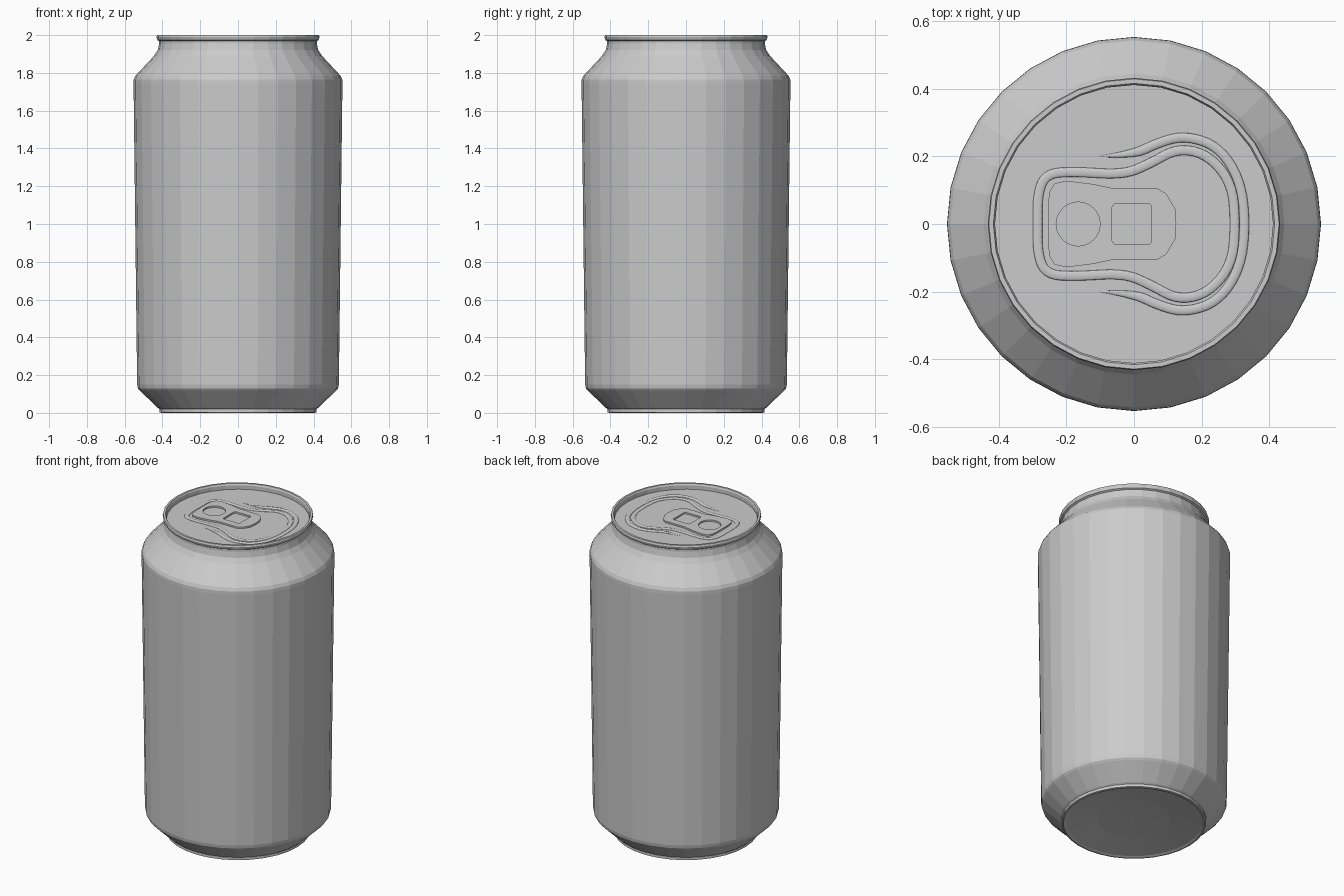
import bpy, bmesh, math

if "Cube" in bpy.data.objects:
    bpy.data.objects.remove(bpy.data.objects["Cube"])

SEGMENTS = 32
LID_Z = 1.965

metal = bpy.data.materials.new("brushed grey metal")
metal.diffuse_color = (0.6, 0.6, 0.6, 1)
metal.use_nodes = True
metal.node_tree.nodes["Principled BSDF"].inputs["Base Color"].default_value = metal.diffuse_color


def lathe(name, profile):
    """Revolve (radius, z) points about z; radius 0 closes with a fan."""
    bm = bmesh.new()
    rings = []
    for r, z in profile:
        if r == 0:
            rings.append([bm.verts.new((0, 0, z))] * SEGMENTS)
        else:
            rings.append([bm.verts.new((r * math.cos(2 * math.pi * i / SEGMENTS),
                                        r * math.sin(2 * math.pi * i / SEGMENTS), z))
                          for i in range(SEGMENTS)])
    for a, b in zip(rings, rings[1:]):
        for i in range(SEGMENTS):
            j = (i + 1) % SEGMENTS
            bm.faces.new(list(dict.fromkeys((a[i], a[j], b[j], b[i]))))
    bmesh.ops.recalc_face_normals(bm, faces=bm.faces[:])
    mesh = bpy.data.meshes.new(name)
    bm.to_mesh(mesh)
    bm.free()
    mesh.materials.append(metal)
    obj = bpy.data.objects.new(name, mesh)
    bpy.context.collection.objects.link(obj)
    return obj


def to_mesh(name, curve, z, z_scale=1):
    """Place a curve on the lid and convert it to a mesh."""
    curve.materials.append(metal)
    obj = bpy.data.objects.new(name, curve)
    bpy.context.collection.objects.link(obj)
    obj.location.z = z
    obj.scale.z = z_scale
    bpy.ops.object.select_all(action='DESELECT')
    obj.select_set(True)
    bpy.context.view_layer.objects.active = obj
    bpy.ops.object.convert(target='MESH')
    return bpy.context.object


def mirrored(half):
    """Extend a path from the +y side to the -y side."""
    return half + [(x, -y) for x, y in reversed(half) if y != 0]


def ridge(name, half, width, height, cyclic):
    """Low rounded bead pressed into the lid."""
    pts = mirrored(half)
    curve = bpy.data.curves.new(name, 'CURVE')
    curve.dimensions = '3D'
    curve.bevel_depth = width
    curve.bevel_resolution = 3
    s = curve.splines.new('NURBS')
    s.points.add(len(pts) - 1)
    for p, (x, y) in zip(s.points, pts):
        p.co = (x, y, 0, 1)
    s.order_u = 3
    s.resolution_u = 5
    s.use_cyclic_u = cyclic
    s.use_endpoint_u = not cyclic
    if not cyclic:
        s.points[0].radius = s.points[-1].radius = 0.1
    obj = to_mesh(name, curve, LID_Z, height / width)
    bpy.ops.object.shade_smooth_by_angle(angle=math.radians(40))
    return obj


# Can shell: domed base, tapered foot, wall, shoulder, neck, rolled rim and lid
lathe("can_body", [
    (0, 0.035), (0.21, 0.03), (0.39, 0.006), (0.405, 0), (0.415, 0.003),
    (0.415, 0.02), (0.425, 0.027), (0.52, 0.118), (0.53, 0.13), (0.534, 0.15),
    (0.553, 1.745), (0.552, 1.765), (0.543, 1.785),
    (0.445, 1.89), (0.425, 1.92), (0.417, 1.955), (0.417, 1.968),
    (0.427, 1.974), (0.432, 1.99), (0.429, 2.0), (0.416, 2.0),
    (0.411, 1.99), (0.411, LID_Z), (0.3, LID_Z), (0, LID_Z)])

# Pressed beads around the tab and the opening
ridge("panel_bead", [(-0.285, 0), (-0.285, 0.09), (-0.26, 0.15), (-0.17, 0.155),
                     (-0.03, 0.145), (0.05, 0.18), (0.13, 0.225), (0.22, 0.205),
                     (0.29, 0.12), (0.30, 0)], 0.014, 0.005, True)
ridge("opening_bead", [(-0.1, 0.2), (0, 0.205), (0.07, 0.24), (0.15, 0.262),
                       (0.25, 0.23), (0.315, 0.13), (0.33, 0)], 0.014, 0.006, False)

# Pull tab: rounded plate with a square hole, and a round finger hole
tab = bpy.data.curves.new("pull_tab", 'CURVE')
tab.dimensions = '2D'
tab.fill_mode = 'BOTH'
tab.extrude = 0.005
outline = mirrored([(-0.255, 0.05), (-0.25, 0.095), (-0.235, 0.12), (-0.2, 0.128),
                    (-0.12, 0.118), (-0.06, 0.105), (0.07, 0.105), (0.095, 0.09),
                    (0.122, 0.045), (0.125, 0)])
hole = [(-0.165 + 0.065 * math.cos(math.pi * i / 12),
         0.065 * math.sin(math.pi * i / 12)) for i in range(24)]
window = mirrored([(-0.065, 0.05), (-0.058, 0.06), (0.045, 0.06), (0.05, 0.055)])
for pts in (outline, hole, window):
    s = tab.splines.new('POLY')
    s.points.add(len(pts) - 1)
    for p, (x, y) in zip(s.points, pts):
        p.co = (x, y, 0, 1)
    s.use_cyclic_u = True
to_mesh("pull_tab", tab, LID_Z + 0.006)
